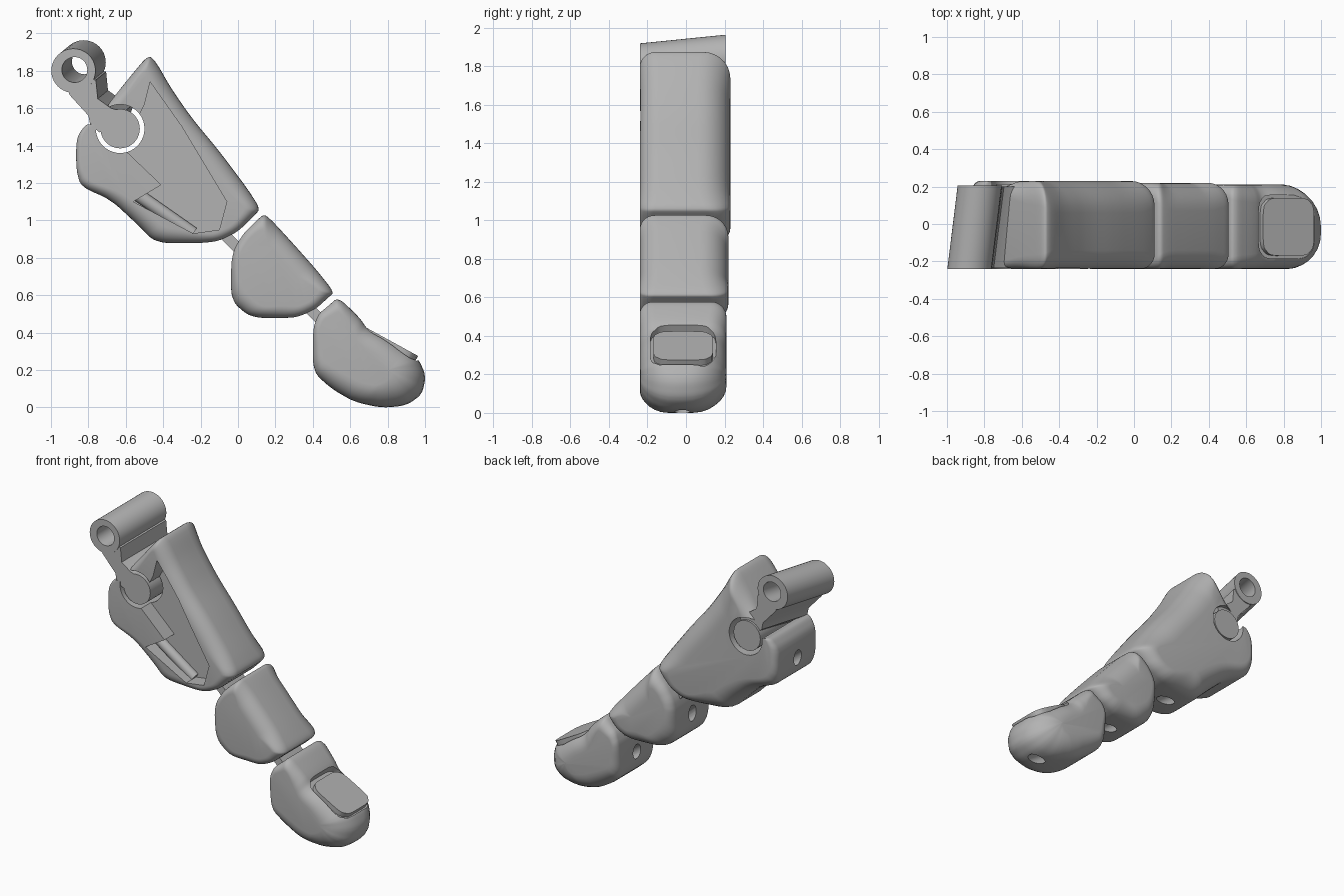
import bpy, bmesh, math
from mathutils import Vector, Matrix

cube = bpy.data.objects.get("Cube")
if cube:
    bpy.data.objects.remove(cube)

grey = bpy.data.materials.new("plain_grey")
grey.use_nodes = True
color = (0.45, 0.45, 0.45, 1)
grey.diffuse_color = color
grey.node_tree.nodes["Principled BSDF"].inputs["Base Color"].default_value = color

FRONT = -0.24


def make(name, bm):
    bmesh.ops.recalc_face_normals(bm, faces=bm.faces)
    mesh = bpy.data.meshes.new(name)
    bm.to_mesh(mesh)
    bm.free()
    mesh.materials.append(grey)
    obj = bpy.data.objects.new(name, mesh)
    bpy.context.collection.objects.link(obj)
    return obj


def loft(name, rings):
    """Skin closed rings of equal length and cap both ends."""
    bm = bmesh.new()
    loops = [[bm.verts.new(p) for p in ring] for ring in rings]
    n = len(loops[0])
    for a, b in zip(loops, loops[1:]):
        for i in range(n):
            j = (i + 1) % n
            bm.faces.new((a[i], a[j], b[j], b[i]))
    bm.faces.new(loops[0])
    bm.faces.new(loops[-1])
    return make(name, bm)


def round_corners(points, passes=3, cut=0.2):
    pts = [Vector(p) for p in points]
    for _ in range(passes):
        pts = [q for a, b in zip(pts, pts[1:] + pts[:1])
               for q in (a.lerp(b, cut), b.lerp(a, cut))]
    return pts


def segment(name, profile, spine, back, back_scale, steps=7):
    """Side profile (x, z, edge radius) widened in y, with rounded rims."""
    s0, s1 = (Vector(p) for p in spine)
    axis = s1 - s0
    pts = []
    for p in round_corners(profile):
        flat = Vector((p.x, p.y))
        t = max(0, min(1, (flat - s0).dot(axis) / axis.length_squared))
        pts.append((flat, (s0 + axis * t - flat).normalized(), p.z))
    rings = []
    for side, scale in ((-1, 1), (1, back_scale)):
        part = []
        for k in range(steps + 1):
            a = math.pi / 2 * k / steps
            ring = []
            for p, inward, r in pts:
                r *= scale
                q = p + inward * r * (1 - math.sin(a))
                d = r * (1 - math.cos(a))
                ring.append((q.x, FRONT + d if side < 0 else back - d, q.y))
            part.append(ring)
        rings += part if side < 0 else part[::-1]
    return loft(name, rings)


def prism(name, points, y0, y1, shear=(0, 0)):
    return loft(name, [[(x, y0, z) for x, z in points],
                       [(x + shear[0], y1, z + shear[1]) for x, z in points]])


def circle(cx, cz, r, n=40):
    return [(cx + r * math.cos(math.tau * i / n), cz + r * math.sin(math.tau * i / n))
            for i in range(n)]


def rod(name, start, end, r, y=-0.02):
    a, b = Vector((start[0], y, start[1])), Vector((end[0], y, end[1]))
    d = b - a
    bm = bmesh.new()
    bmesh.ops.create_cone(bm, cap_ends=True, segments=28, radius1=r, radius2=r, depth=d.length,
                          matrix=Matrix.Translation((a + b) / 2) @ d.to_track_quat('Z', 'Y').to_matrix().to_4x4())
    return make(name, bm)


def cut(target, cutter):
    mod = target.modifiers.new("cut", 'BOOLEAN')
    mod.operation = 'DIFFERENCE'
    mod.solver = 'EXACT'
    mod.object = cutter
    bpy.context.view_layer.objects.active = target
    bpy.ops.object.modifier_apply(modifier=mod.name)
    bpy.data.objects.remove(cutter)


def slab(name, size, center, tilt, corner):
    """Tilted plate with rounded plan corners."""
    outline = round_corners([(sx * size[0] / 2, sy * size[1] / 2) for sx, sy in
                             ((-1, -1), (1, -1), (1, 1), (-1, 1))], 3, corner)
    place = Matrix.Translation(center) @ Matrix.Rotation(tilt, 4, 'Y')
    return loft(name, [[place @ Vector((p.x, p.y, h)) for p in outline] for h in (0, size[2])])


# Base segment with its front recess, hinge socket and cord hole
base = segment("base_segment", [
    (-0.48, 1.885, .08), (-0.44, 1.85, .1), (-0.36, 1.71, .1), (-0.25, 1.55, .1), (-0.1, 1.37, .1),
    (0.05, 1.17, .1), (0.12, 1.06, .08), (0.08, 1.02, .06), (0, .94, .05), (-0.1, .89, .05),
    (-0.2, .878, .06), (-0.44, .878, .09), (-0.54, .98, .09), (-0.68, 1.11, .07), (-0.84, 1.18, .05),
    (-0.865, 1.27, .03), (-0.865, 1.44, .03), (-0.81, 1.52, .02), (-0.74, 1.5, .02),
    (-0.71, 1.6, .04), (-0.6, 1.74, .07)],
    ((-0.58, 1.52), (-0.3, 1.1)), 0.23, 1.7)
recess = [(-0.47, 1.74), (-0.3, 1.5), (-0.06, 1.1), (-0.1, .95), (-0.24, .93), (-0.56, 1.1),
          (-0.41, 1.19), (-0.63, 1.4), (-0.56, 1.5), (-0.5, 1.62)]
cut(base, prism("recess_cutter", recess, -0.4, -0.13))
cut(base, prism("socket_cutter", circle(-0.63, 1.49, .13), -0.4, 0.4))
cut(base, rod("cord_cutter", (-1, 1.41), (-0.2, .81), .042))
rod("recess_bar", (-0.54, 1.14), (-0.24, .93), .035, -0.14)

# Middle segment
middle = segment("middle_segment", [
    (0.14, 1.035, .08), (0.19, .99, .1), (0.3, .87, .1), (0.42, .735, .1), (0.515, .615, .08),
    (0.48, .585, .06), (0.42, .53, .05), (0.35, .495, .05), (0.29, .478, .06), (0.07, .478, .08),
    (-0.037, .57, .08), (-0.037, .77, .04), (-0.02, .85, .04), (0.03, .93, .04), (0.09, .99, .05)],
    ((0.13, .82), (0.27, .66)), 0.22, 1.5)
cut(middle, rod("cord_cutter", (-0.15, .79), (0.3, .4), .042))

# Tip segment with a sunken nail
tip = segment("tip_segment", [
    (0.535, .59, .07), (0.65, .48, .08), (0.69, .42, .09), (0.8, .365, .1), (0.96, .27, .15),
    (1.005, .17, .19), (0.985, .07, .19), (0.9, .01, .17), (0.77, -0.003, .14), (0.62, .03, .11),
    (0.5, .1, .1), (0.4, .19, .07), (0.4, .42, .03), (0.43, .5, .04), (0.48, .54, .05)],
    ((0.56, .36), (0.8, .2)), 0.21, 1.2)
cut(tip, rod("cord_cutter", (0.3, .37), (0.95, -0.07), .042))
cut(tip, slab("nail_cutter", (.36, .34, .3), (0.8, -0.015, .325), .5, .15))
slab("nail", (.31, .31, .045), (0.805, -0.015, .31), .5, .15)

# Thin straps joining the segments
for name, x, z in (("upper_strap", -0.04, .89), ("lower_strap", 0.42, .49)):
    prism(name, [(x - .09, z + .05), (x + .05, z - .09), (x + .09, z - .05), (x - .05, z + .09)],
          -0.13, 0.1)

# Knuckle link: hinge pin, web and hollow tube, leaning slightly towards the back
lean = (0.055, 0.045)
web = [(-0.92, 1.72), (-0.9, 1.67), (-0.8, 1.56), (-0.79, 1.51), (-0.74, 1.47), (-0.64, 1.5),
       (-0.61, 1.58), (-0.68, 1.6), (-0.75, 1.65), (-0.76, 1.75), (-0.82, 1.76)]
prism("link_web", web, -0.235, 0.2, lean)
prism("hinge_pin", circle(-0.63, 1.49, .105), -0.235, 0.215)
tube = prism("knuckle_tube", circle(-0.88, 1.8, .118), FRONT, 0.205, lean)
for part in (tube, bpy.data.objects["link_web"]):
    cut(part, prism("bore_cutter", circle(-0.88, 1.8, .068), FRONT - .05, 0.255,
                    (lean[0] * 1.2, lean[1] * 1.2)))

# Smooth shading with crisp edges
bpy.ops.object.select_all(action='DESELECT')
for obj in bpy.context.scene.objects:
    if obj.type == 'MESH':
        obj.select_set(True)
        bpy.context.view_layer.objects.active = obj
bpy.ops.object.shade_smooth_by_angle(angle=math.radians(32))
